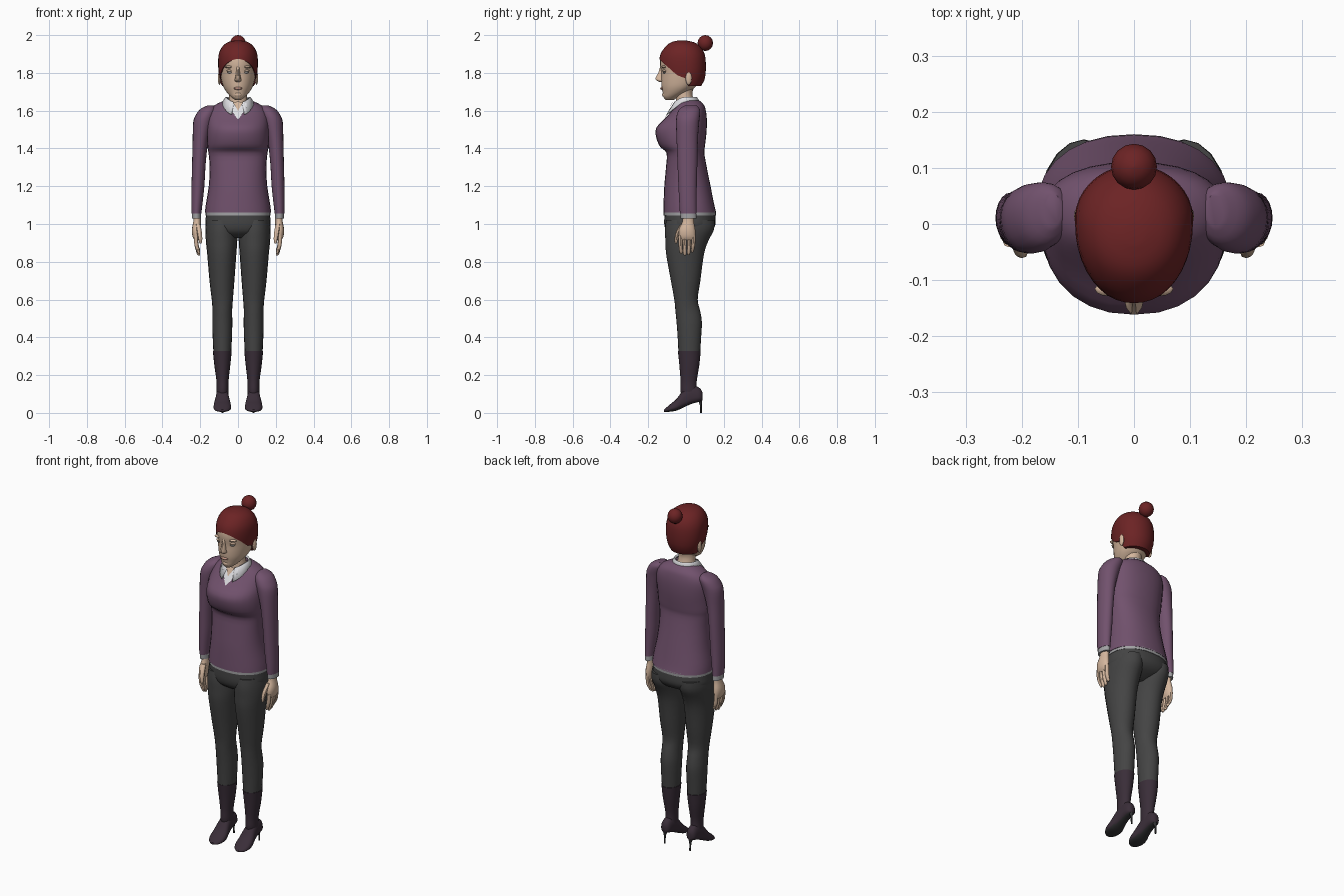
import bpy, bmesh, math
from mathutils import Vector

def material(name, col):
    m = bpy.data.materials.new(name)
    m.diffuse_color = (*col, 1)
    return m

SKIN = material("skin", (0.66, 0.47, 0.34))
HAIR = material("dark red hair", (0.15, 0.017, 0.018))
KNIT = material("purple knit", (0.165, 0.083, 0.152))
WHITE = material("white shirt", (0.75, 0.75, 0.78))
GREY = material("grey shirt trim", (0.36, 0.36, 0.37))
CLOTH = material("charcoal cloth", (0.058, 0.058, 0.058))
BOOT = material("dark plum leather", (0.042, 0.027, 0.04))
SOLE = material("black sole", (0.03, 0.03, 0.032))
LIP = material("lip", (0.5, 0.28, 0.22))
EYE = material("eye", (0.3, 0.29, 0.28))

def make(name, verts, faces, mat, mirror=False):
    me = bpy.data.meshes.new(name)
    me.from_pydata(verts, [], faces)
    bm = bmesh.new()
    bm.from_mesh(me)
    bmesh.ops.recalc_face_normals(bm, faces=bm.faces)
    bm.to_mesh(me)
    bm.free()
    me.materials.append(mat)
    ob = bpy.data.objects.new(name, me)
    bpy.context.collection.objects.link(ob)
    bpy.ops.object.select_all(action='DESELECT')
    ob.select_set(True)
    bpy.context.view_layer.objects.active = ob
    bpy.ops.object.shade_smooth_by_angle(angle=math.radians(45))
    if mirror:
        ob.modifiers.new("mirror", 'MIRROR')
    return ob

def spline(rows, steps):
    """Catmull-Rom interpolation of section rows."""
    out = []
    for i in range(len(rows) - 1):
        q = [rows[max(0, min(len(rows) - 1, i + k))] for k in (-1, 0, 1, 2)]
        for s in range(steps):
            t = s / steps
            out.append(tuple(0.5 * (2 * b + (c - a) * t + (2 * a - 5 * b + 4 * c - d) * t * t
                                    + (3 * b - a - 3 * c + d) * t ** 3) for a, b, c, d in zip(*q)))
    return out + [rows[-1]]

def power(v, p):
    return math.copysign(abs(v) ** (2 / p), v)

def skin_rings(rings, caps=True):
    n = len(rings[0])
    faces = [(r * n + i, r * n + (i + 1) % n, (r + 1) * n + (i + 1) % n, (r + 1) * n + i)
             for r in range(len(rings) - 1) for i in range(n)]
    if caps:
        faces += [tuple(range(n)), tuple(range((len(rings) - 1) * n, len(rings) * n))]
    return [v for ring in rings for v in ring], faces

def loft(name, rows, mat, n=20, p=2.0, steps=3, mirror=False, along_y=False):
    """Rows: position, centre x, centre y (or z), half width, front (or down) reach, back (or up) reach."""
    rings = []
    for pos, cx, cy, rx, rf, rb in spline(rows, steps):
        ring = []
        for i in range(n):
            a = 2 * math.pi * i / n
            c, s = power(math.cos(a), p), power(math.sin(a), p)
            x, y = cx + rx * c, cy + (rb if s > 0 else rf) * s
            ring.append((x, pos, y) if along_y else (x, y, pos))
        rings.append(ring)
    return make(name, *skin_rings(rings), mat, mirror)

def ball(name, loc, size, mat, mirror=False, n=16):
    rings = []
    for j in range(n // 2 + 1):
        b = math.pi * min(max(j / (n // 2), 0.01), 0.99)
        rings.append([(loc[0] + size[0] * math.sin(b) * math.cos(2 * math.pi * i / n),
                       loc[1] + size[1] * math.sin(b) * math.sin(2 * math.pi * i / n),
                       loc[2] + size[2] * math.cos(b)) for i in range(n)])
    return make(name, *skin_rings(rings), mat, mirror)

# Sweater body, with bust and sloping shoulders
loft("sweater_body", [
    (1.06, 0, .02, .175, .14, .14), (1.10, 0, .02, .171, .139, .13), (1.2, 0, .01, .155, .125, .12),
    (1.3, 0, 0, .15, .106, .11), (1.375, 0, 0, .156, .103, .097), (1.41, 0, 0, .162, .138, .1),
    (1.46, 0, 0, .165, .158, .106), (1.51, 0, .01, .165, .167, .1), (1.56, 0, .02, .163, .13, .09),
    (1.6, 0, .025, .152, .1, .08), (1.63, 0, .025, .122, .08, .07), (1.655, 0, .02, .07, .06, .05)],
    KNIT, n=28, p=2.25)
loft("shirt_hem", [(1.046, 0, .02, .172, .139, .138), (1.066, 0, .02, .1725, .139, .139)], GREY, n=28, p=2.25, steps=1)

# Sleeves, cuffs
loft("sleeve", [
    (1.628, .145, .025, .015, .03, .03), (1.61, .155, .022, .042, .055, .05), (1.58, .17, .018, .052, .066, .056),
    (1.54, .184, .012, .053, .065, .058), (1.45, .198, .008, .042, .058, .055), (1.32, .207, .008, .036, .053, .052),
    (1.2, .212, .01, .034, .05, .047), (1.1, .218, .011, .029, .046, .045), (1.055, .22, .012, .026, .044, .044)],
    KNIT, mirror=True)
loft("shirt_cuff", [(1.062, .22, .012, .0245, .042, .042), (1.028, .22, .013, .0245, .041, .042)], GREY, steps=1, mirror=True)

# Hands
loft("palm", [
    (1.04, .216, .012, .019, .028, .03), (1.01, .217, .01, .02, .03, .032), (.97, .221, .005, .023, .042, .044),
    (.935, .222, .005, .019, .042, .045), (.915, .221, .005, .01, .038, .041)], SKIN, n=16, mirror=True)
for k, tip in enumerate((.85, .836, .832, .842)):
    y = .04 - .0235 * k
    loft(f"finger_{k + 1}", [
        (.94, .223, y, .011, .011, .011), (.89, .22, y * .95, .011, .0105, .0105),
        (tip + .012, .209, y * .85, .009, .009, .009), (tip, .206, y * .85, .004, .004, .004)],
        SKIN, n=8, mirror=True)
loft("thumb", [
    (1.0, .212, -.015, .013, .014, .014), (.96, .205, -.04, .013, .013, .014), (.92, .2, -.051, .011, .01, .011),
    (.897, .198, -.053, .005, .005, .005)], SKIN, n=8, mirror=True)

# Trousers
loft("trouser_hips", [
    (1.065, 0, .02, .168, .133, .132), (1.03, 0, .02, .171, .135, .136), (.99, 0, .02, .172, .134, .134),
    (.955, 0, .01, .15, .11, .115), (.925, 0, 0, .07, .06, .06)], CLOTH, n=28, p=2.3)
loft("trouser_leg", [
    (1.02, .09, .02, .078, .125, .13), (.97, .0885, .015, .084, .126, .133), (.91, .087, .0, .083, .109, .118),
    (.84, .086, -.005, .077, .1, .1), (.7, .085, 0, .066, .08, .076), (.6, .083, 0, .056, .062, .062),
    (.54, .083, .005, .052, .061, .07), (.48, .083, .015, .053, .065, .069), (.4, .083, .018, .051, .062, .062),
    (.32, .083, .018, .047, .058, .057)], CLOTH, mirror=True)

# Boots: shaft, foot with dark sole, thin heel
loft("boot_shaft", [
    (.328, .083, .018, .05, .061, .06), (.25, .083, .018, .042, .053, .052), (.17, .082, .014, .032, .043, .043),
    (.12, .082, .014, .031, .044, .044), (.08, .082, .02, .03, .04, .045)], BOOT, mirror=True)
foot = loft("boot_foot", [
    (.088, .083, .085, .01, .018, .02), (.074, .083, .085, .027, .025, .045), (.03, .083, .078, .032, .03, .07),
    (-.01, .083, .058, .037, .028, .068), (-.05, .083, .034, .046, .022, .04), (-.08, .083, .023, .045, .016, .026),
    (-.103, .083, .015, .033, .01, .014), (-.117, .083, .011, .014, .005, .006)],
    BOOT, p=2.3, mirror=True, along_y=True)
foot.data.materials.append(SOLE)
for f in foot.data.polygons:
    f.material_index = 1 if f.normal.z < -0.75 else 0
loft("boot_heel", [(.068, .083, .073, .014, .014, .014), (.045, .083, .078, .006, .006, .006),
                   (0, .083, .08, .005, .005, .005)], SOLE, n=10, mirror=True)

# Neck and head
loft("neck", [(1.6, 0, .0, .06, .055, .06), (1.65, 0, -.005, .05, .048, .048), (1.7, 0, -.01, .046, .042, .044),
              (1.76, 0, 0, .05, .045, .06)], SKIN)
HEAD = [
    (1.657, 0, -.085, .016, .022, .02), (1.672, 0, -.075, .036, .045, .035), (1.695, 0, -.05, .058, .073, .055),
    (1.725, 0, -.025, .077, .104, .075), (1.76, 0, -.01, .088, .121, .085), (1.80, 0, 0, .096, .131, .085),
    (1.85, 0, 0, .1, .138, .09), (1.9, 0, -.005, .096, .124, .092), (1.94, 0, -.012, .075, .088, .077),
    (1.96, 0, -.018, .045, .052, .05), (1.968, 0, -.02, .01, .012, .012)]
loft("head", HEAD, SKIN, n=28)

# Hair cap: follows the head profile from a shaped hairline upward
table = spline(HEAD, 12)

def head_point(a, z, grow):
    lo = min(range(len(table)), key=lambda i: abs(table[i][0] - z))
    j = min(lo + 1, len(table) - 1) if table[lo][0] <= z else max(lo - 1, 0)
    d = table[j][0] - table[lo][0]
    t = (z - table[lo][0]) / d if abs(d) > 1e-9 else 0
    _, _, cy, rx, rf, rb = (u + (v - u) * t for u, v in zip(table[lo], table[j]))
    s = math.sin(a)
    return (rx + grow) * math.cos(a), cy + ((rb if s > 0 else rf) + grow) * s

def hairline(y):
    if y < -.05:
        return 1.788 + max(0, -.05 - y) * 0.95
    if y < .01:
        return 1.788 - (y + .05) * .3
    return max(1.73, 1.77 - (y - .01) * 1.6)

N, ROWS = 40, 12
rings = [[] for _ in range(ROWS + 2)]
for i in range(N):
    a = 2 * math.pi * i / N
    z0 = hairline(head_point(a, 1.83, .004)[1])
    low_back = .02 * max(0, math.sin(a))          # nape fullness
    rings[0].append((*head_point(a, z0, -.008), z0))
    for r in range(ROWS + 1):
        u = math.sin(r / ROWS * math.pi / 2)
        z = z0 + (1.968 - z0) * u
        rings[r + 1].append((*head_point(a, z, .005 + low_back * (1 - u)), z + .004 * u))
make("hair_cap", *skin_rings(rings), HAIR)
ball("hair_bun", (0, .102, 1.958), (.041, .041, .042), HAIR)

# Facial features
loft("nose", [(1.835, 0, -.128, .008, .009, .01), (1.80, 0, -.13, .01, .018, .01), (1.773, 0, -.132, .015, .031, .01),
              (1.76, 0, -.13, .018, .027, .01), (1.751, 0, -.125, .01, .012, .008)], SKIN, n=10)
ball("eye", (.04, -.113, 1.803), (.017, .01, .007), EYE, True, 12)
ball("eyelid", (.04, -.112, 1.811), (.021, .013, .008), SKIN, True, 12)
ball("brow_ridge", (.042, -.116, 1.832), (.028, .013, .008), SKIN, True, 12)
ball("lips", (0, -.126, 1.718), (.023, .011, .008), LIP, False, 12)
ball("chin", (0, -.107, 1.685), (.024, .02, .016), SKIN, False, 12)
ball("ear", (.098, .014, 1.772), (.009, .017, .036), SKIN, True, 12)

# Shirt front in the V neck, with bare throat above
make("shirt_front", [(0, -.117, 1.553), (.045, -.08, 1.61), (.045, -.062, 1.64), (0, -.062, 1.64),
                     (-.045, -.062, 1.64), (-.045, -.08, 1.61), (0, -.086, 1.61)],
     [(0, 1, 6), (0, 6, 5), (6, 1, 2, 3), (5, 6, 3, 4)], WHITE)
make("throat", [(0, -.094, 1.6), (.028, -.071, 1.645), (0, -.071, 1.648), (-.028, -.071, 1.645)],
     [(0, 1, 2), (0, 2, 3)], SKIN)

# Folded collar, open at the front with points hanging down
verts, K = [], 32
for i in range(K + 1):
    a = .32 + (2 * math.pi - .64) * i / K
    f, b = max(0, math.cos(a)) ** 2, max(0, -math.cos(a))
    top = 1.672 - .03 * f
    for r, z in ((.056, top - .006), (.066, top), (.086 + .026 * f, 1.643 - .07 * f)):
        r *= 1 - .12 * b
        verts.append((r * math.sin(a), -r * math.cos(a), z))
collar = make("shirt_collar", verts, [(3 * i + j, 3 * i + j + 1, 3 * i + j + 4, 3 * i + j + 3)
                                      for i in range(K) for j in range(2)], WHITE)
collar.modifiers.new("thickness", 'SOLIDIFY').thickness = .005
